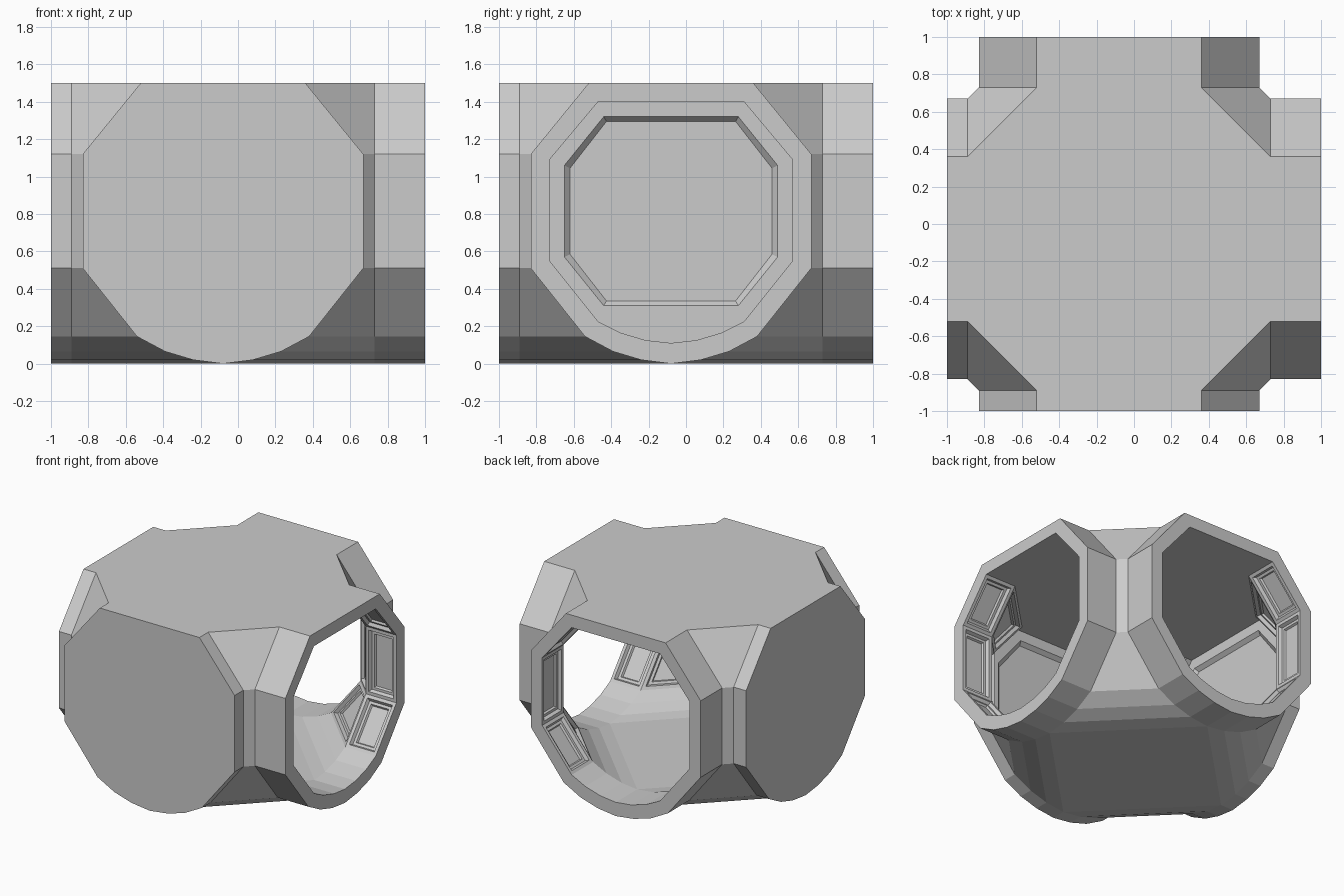
import bpy, bmesh

if "Cube" in bpy.data.objects:
    bpy.data.objects.remove(bpy.data.objects["Cube"])

C = -0.08                 # crossing point of the two tubes (x and y)
KNEE = 0.81               # where arms meet the diagonal corner facets
# half profiles (offset, height), floor centre to ceiling centre
OUTER = [(0, 0), (.16, .02), (.31, .065), (.46, .145), (.75, .51), (.75, 1.12), (.44, 1.5), (0, 1.5)]
INNER = [(0, .11), (.135, .125), (.27, .165), (.39, .225), (.65, .55), (.65, 1.09), (.39, 1.4), (0, 1.4)]
PANEL_SEGMENTS = (3, 4, 5)   # lower slope, wall, upper slope

bm = bmesh.new()
cache = {}


def vert(x, y, z):
    key = (round(x, 4), round(y, 4), round(z, 4))
    if key not in cache:
        cache[key] = bm.verts.new((x + C, y + C, z))
    return cache[key]


def shell(prof, long_end, short_end):
    """Four mirrored corner sweeps forming the crossing; returns panel faces."""
    panels = []
    length = {1: long_end, -1: short_end}
    for sx in (1, -1):
        for sy in (1, -1):
            rows = [[vert(sx * d, sy * length[sy], z) for d, z in prof],
                    [vert(sx * d, sy * KNEE, z) for d, z in prof],
                    [vert(sx * KNEE, sy * d, z) for d, z in prof],
                    [vert(sx * length[sx], sy * d, z) for d, z in prof]]
            for r in range(3):
                for i in range(len(prof) - 1):
                    f = bm.faces.new((rows[r][i], rows[r][i + 1], rows[r + 1][i + 1], rows[r + 1][i]))
                    is_long = (sy > 0, sx > 0 or sy > 0, sx > 0)[r]
                    if i in PANEL_SEGMENTS and is_long:
                        panels.append(f)
    # centre of floor and ceiling
    for z in (prof[0][1], prof[-1][1]):
        bm.faces.new([vert(a * KNEE, b * KNEE, z) for a, b in ((1, 0), (0, 1), (-1, 0), (0, -1))])
    return panels


def ring(prof, axis, pos):
    """Closed loop of vertices across a tube."""
    pts = prof + [(-d, z) for d, z in reversed(prof) if (-d, z) not in prof]
    return [vert(pos, d, z) if axis == 0 else vert(d, pos, z) for d, z in pts]


def loop_edges(vs):
    out = []
    for a, b in zip(vs, vs[1:] + vs[:1]):
        out.append(bm.edges.get((a, b)) or bm.edges.new((a, b)))
    return out


def octagon(w, wc, z0, z1, zc):
    return [(wc, z0), (w, z0 + zc), (w, z1 - zc), (wc, z1)]


LONG, SHORT, WALL = 1.08, 0.92, 0.86
shell(OUTER, LONG, SHORT)
panels = shell(INNER, LONG, WALL)

for axis in (0, 1):
    # open end rim
    a, b = ring(OUTER, axis, LONG), ring(INNER, axis, LONG)
    n = len(a)
    for i in range(n):
        j = (i + 1) % n
        bm.faces.new((a[i], a[j], b[j], b[i]))
    # closed end, outside
    bm.faces.new(ring(OUTER, axis, -SHORT))
    # closed end, inside, with a recessed octagonal panel
    wall = ring(INNER, axis, -WALL)
    lip = ring(octagon(.57, .36, .31, 1.32, .26), axis, -WALL)
    bed = ring(octagon(.54, .345, .335, 1.295, .25), axis, -WALL - .03)
    bmesh.ops.bridge_loops(bm, edges=loop_edges(wall) + loop_edges(lip))
    for i in range(8):
        j = (i + 1) % 8
        bm.faces.new((lip[i], lip[j], bed[j], bed[i]))
    bm.faces.new(bed)

bmesh.ops.recalc_face_normals(bm, faces=bm.faces[:])

# stepped recessed wall panels
for thick, depth in ((.025, 0), (.012, -.025), (.02, 0), (.008, -.015)):
    bmesh.ops.inset_individual(bm, faces=panels, thickness=thick, depth=depth, use_even_offset=True)

mesh = bpy.data.meshes.new("corridor_junction")
bm.to_mesh(mesh)
bm.free()
obj = bpy.data.objects.new("corridor_junction", mesh)
bpy.context.collection.objects.link(obj)
